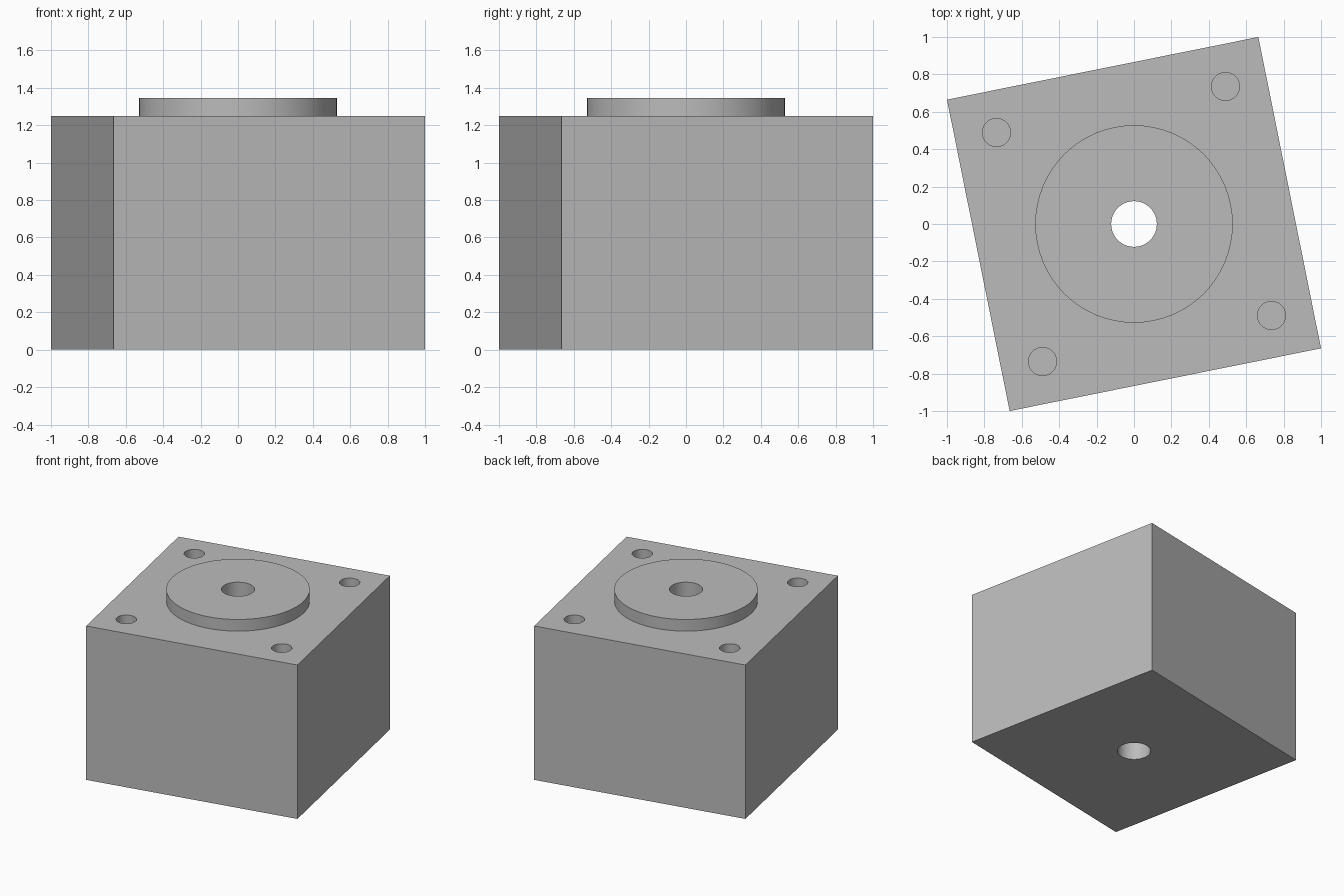
import bpy
import math

if "Cube" in bpy.data.objects:
    bpy.data.objects.remove(bpy.data.objects["Cube"], do_unlink=True)

SIDE, HEIGHT, TOP = 1.698, 1.25, 1.345
TURN = math.atan2(1, 0.665) - math.pi / 4
BOSS_R, BORE_R = 0.528, 0.122
HOLE_R, HOLE_DEPTH, HOLE_DIST = 0.075, 0.2, 0.883

grey = bpy.data.materials.new("neutral grey")
grey.use_nodes = True
colour = (0.5, 0.5, 0.5, 1)
grey.diffuse_color = colour
grey.node_tree.nodes["Principled BSDF"].inputs["Base Color"].default_value = colour


def cylinder(name, radius, bottom, top, x=0, y=0):
    bpy.ops.mesh.primitive_cylinder_add(
        vertices=64, radius=radius, depth=top - bottom,
        location=(x, y, (bottom + top) / 2))
    obj = bpy.context.object
    obj.name = name
    obj.data.materials.append(grey)
    return obj


def combine(obj, other, operation):
    """Apply a boolean with the other object, then discard that object."""
    other.hide_render = True
    mod = obj.modifiers.new(operation.lower(), 'BOOLEAN')
    mod.operation = operation
    mod.solver = 'EXACT'
    mod.object = other
    bpy.ops.object.select_all(action='DESELECT')
    obj.select_set(True)
    bpy.context.view_layer.objects.active = obj
    bpy.ops.object.modifier_apply(modifier=mod.name)
    bpy.data.objects.remove(other, do_unlink=True)


# Square block, turned about the vertical axis
bpy.ops.mesh.primitive_cube_add(size=1, location=(0, 0, HEIGHT / 2))
body = bpy.context.object
body.name = "motor_body"
body.scale = (SIDE, SIDE, HEIGHT)
body.rotation_euler.z = TURN
bpy.ops.object.transform_apply(location=True, rotation=True, scale=True)
body.data.materials.append(grey)

# Raised round boss, merged into the block
combine(body, cylinder("boss", BOSS_R, HEIGHT - 0.1, TOP), 'UNION')

# Shaft bore right through
combine(body, cylinder("bore_cutter", BORE_R, -0.1, TOP + 0.1), 'DIFFERENCE')

# Blind mounting holes near the corners
for i in range(4):
    a = TURN + math.pi / 4 + i * math.pi / 2
    cutter = cylinder("hole_cutter", HOLE_R, HEIGHT - HOLE_DEPTH, HEIGHT + 0.05,
                      HOLE_DIST * math.cos(a), HOLE_DIST * math.sin(a))
    combine(body, cutter, 'DIFFERENCE')

# Smooth round walls, crisp edges
bpy.ops.object.shade_smooth_by_angle(angle=math.radians(30))
